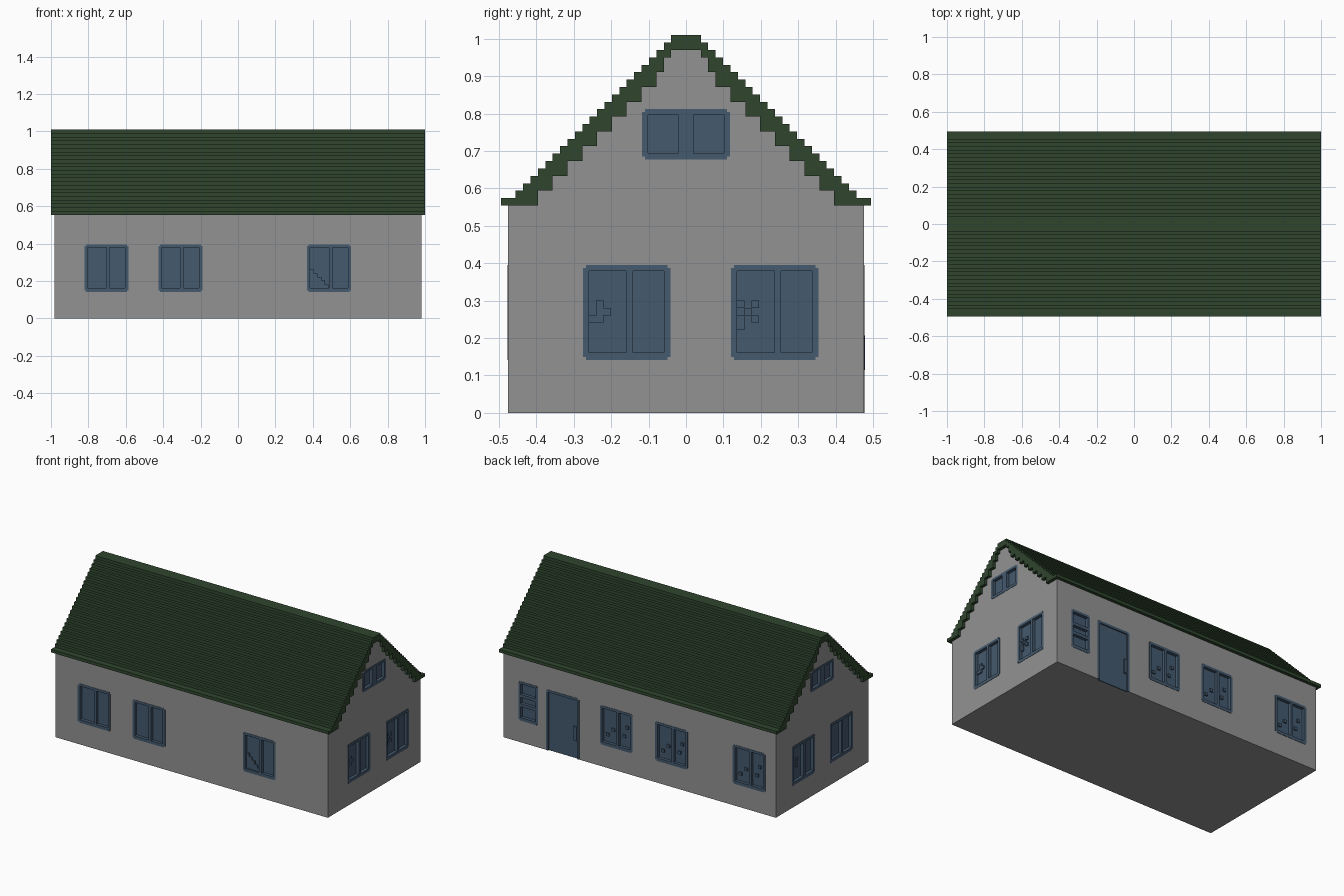
import bpy, bmesh, math
from mathutils import Matrix, Vector

if "Cube" in bpy.data.objects:
    bpy.data.objects.remove(bpy.data.objects["Cube"])

V = 2 / 101          # size of one stepped block


def material(name, rgb):
    m = bpy.data.materials.new(name)
    m.diffuse_color = (*rgb, 1)
    m.use_nodes = True
    m.node_tree.nodes["Principled BSDF"].inputs["Base Color"].default_value = m.diffuse_color
    return m


GREY = material("grey wall", (0.29, 0.29, 0.29))
GREEN = material("dark green roof", (0.029, 0.061, 0.027))
BLUE = material("slate blue joinery", (0.058, 0.1, 0.155))


def finish(bm, name, mat):
    bmesh.ops.recalc_face_normals(bm, faces=bm.faces)
    me = bpy.data.meshes.new(name)
    bm.to_mesh(me)
    bm.free()
    ob = bpy.data.objects.new(name, me)
    bpy.context.collection.objects.link(ob)
    if mat:
        me.materials.append(mat)
    return ob


def prism(name, profile, half, mat):
    """Extrude a (y, z) profile along x."""
    bm = bmesh.new()
    f = bm.faces.new([bm.verts.new((-half, y, z)) for y, z in profile])
    r = bmesh.ops.extrude_face_region(bm, geom=[f])
    vs = [g for g in r["geom"] if isinstance(g, bmesh.types.BMVert)]
    bmesh.ops.translate(bm, verts=vs, vec=(2 * half, 0, 0))
    return finish(bm, name, mat)


def box(bm, u0, u1, d0, d1, z0, z1, mtx):
    """Box on a wall: u along it, d outward, z up."""
    m = mtx @ Matrix.Translation(((u0 + u1) / 2, -(d0 + d1) / 2, (z0 + z1) / 2)) \
        @ Matrix.Diagonal((u1 - u0, d1 - d0, z1 - z0, 1))
    bmesh.ops.create_cube(bm, size=1, matrix=m)


def mirrored(half):
    return half + [(-y, z) for y, z in reversed(half)]


# walls with gables
walls = prism("house_walls", mirrored([(24 * V, 0), (24 * V, 28 * V), (V, 50 * V)]), 0.98, GREY)

# stepped roof: outer edge one block per layer, inner edge two
outer = [(25 * V, 28 * V), (25 * V, 29 * V)]
for k in range(22):
    outer += [((23 - k) * V, (29 + k) * V), ((23 - k) * V, (30 + k) * V)]
inner = [(2 * V, 49 * V), (2 * V, 48 * V), (3 * V, 48 * V), (3 * V, 46 * V)]
for k in range(8, -1, -1):
    inner += [((20 - 2 * k) * V, (30 + 2 * k) * V), ((20 - 2 * k) * V, (28 + 2 * k) * V)]
flip = lambda pts: [(-y, z) for y, z in reversed(pts)]
prism("stepped_roof", outer + flip(outer) + flip(inner) + inner, 1.0, GREEN)

# wall frames as seen from outside
WALL = {}
for i, (n, dist) in enumerate((("front", 24 * V), ("right", 0.98), ("back", 24 * V), ("left", 0.98))):
    WALL[n] = Matrix.Rotation(i * math.pi / 2, 4, 'Z') @ Matrix.Translation((0, -dist, 0))

cut = bmesh.new()
E, D, OUT = 0.008, 0.018, 0.002     # corner notch, pane depth, frame lip


def window(name, wall, u0, w, z0, h, panes, cells=()):
    """Notched frame around sunken panes given as (u0, u1, z0, z1)."""
    m, u1, z1 = WALL[wall], u0 + w, z0 + h
    box(cut, u0 + E, u1 - E, -D - 0.004, 0.05, z0 + E, z1 - E, m)
    bm = bmesh.new()
    box(bm, u0 + E, u1 - E, -D - 0.004, -D, z0 + E, z1 - E, m)
    us = sorted({p[0] for p in panes} | {p[1] for p in panes})
    zs = sorted({p[2] for p in panes} | {p[3] for p in panes})
    # uprights
    ue = [0] + us + [w]
    for i in range(0, len(ue), 2):
        box(bm, u0 + ue[i], u0 + ue[i + 1], -D - 0.004, OUT, z0 + E, z1 - E, m)
    # rails
    ze = [0] + zs + [h]
    for i in range(0, len(ze), 2):
        box(bm, u0 + E, u1 - E, -D - 0.004, OUT, z0 + ze[i], z0 + ze[i + 1], m)
    # small raised blocks inside the first pane
    for a, b in cells:
        c, d = u0 + us[0] + a * V, z0 + zs[0] + b * V
        box(bm, c, c + V, -D - 0.002, -0.009, d, d + V, m)
    finish(bm, name, BLUE)


double = [(0.016, 0.116, 0.02, 0.238), (0.134, 0.217, 0.02, 0.238)]
attic = [(0.016, 0.098, 0.018, 0.12), (0.138, 0.22, 0.018, 0.12)]
stack = [(0.016, 0.124, 0.02, 0.09), (0.016, 0.124, 0.11, 0.15), (0.016, 0.124, 0.17, 0.238)]
stairs = [(a, b) for a in range(5) for b in range(5 - a)]
plant = [(0, 4), (1, 4), (1, 5), (2, 5), (1, 6)]
checks = [(0, 3), (0, 4), (2, 4), (1, 5), (0, 6), (2, 6)]
dots = [(1, 2), (3, 4), (7, 3), (8, 6)]

# main windows
for name, wall, u, cells in (
        ("front_window_1", "front", -0.82, ()), ("front_window_2", "front", -0.425, ()),
        ("front_window_3", "front", 0.37, stairs),
        ("right_window_1", "right", -0.276, plant), ("right_window_2", "right", 0.12, checks),
        ("left_window_1", "left", -0.31, checks), ("left_window_2", "left", 0.08, ()),
        ("back_window_1", "back", -0.285, dots), ("back_window_2", "back", 0.112, dots),
        ("back_window_3", "back", 0.67, dots)):
    window(name, wall, u, 0.234, 0.142, 0.254, double, cells)

# attic windows
for wall in ("right", "left"):
    window(wall + "_attic_window", wall, -0.118, 0.236, 0.677, 0.135, attic)

# narrow window beside the door
window("narrow_window", "back", -0.873, 0.14, 0.142, 0.254, stack)

# door with frame and handle
m, a, b = WALL["back"], -0.675, -0.435
box(cut, a + E, b - E, -0.014, 0.05, -0.05, 0.395 - E, m)
bm = bmesh.new()
box(bm, a + E, b - E, -0.014, -0.006, 0, 0.387, m)
box(bm, a, a + 0.016, -0.014, OUT, 0, 0.387, m)
box(bm, b - 0.016, b, -0.014, OUT, 0, 0.387, m)
box(bm, a + E, b - E, -0.014, OUT, 0.379, 0.395, m)
box(bm, -0.475, -0.455, -0.008, 0.003, 0.115, 0.207, m)
finish(bm, "back_door", BLUE)

# sink the openings into the walls
cutter = finish(cut, "opening_cutter", None)
cutter.hide_render = True
mod = walls.modifiers.new("openings", 'BOOLEAN')
mod.operation, mod.solver, mod.object = 'DIFFERENCE', 'EXACT', cutter
bpy.context.view_layer.objects.active = walls
bpy.ops.object.modifier_apply(modifier=mod.name)
bpy.data.objects.remove(cutter)
